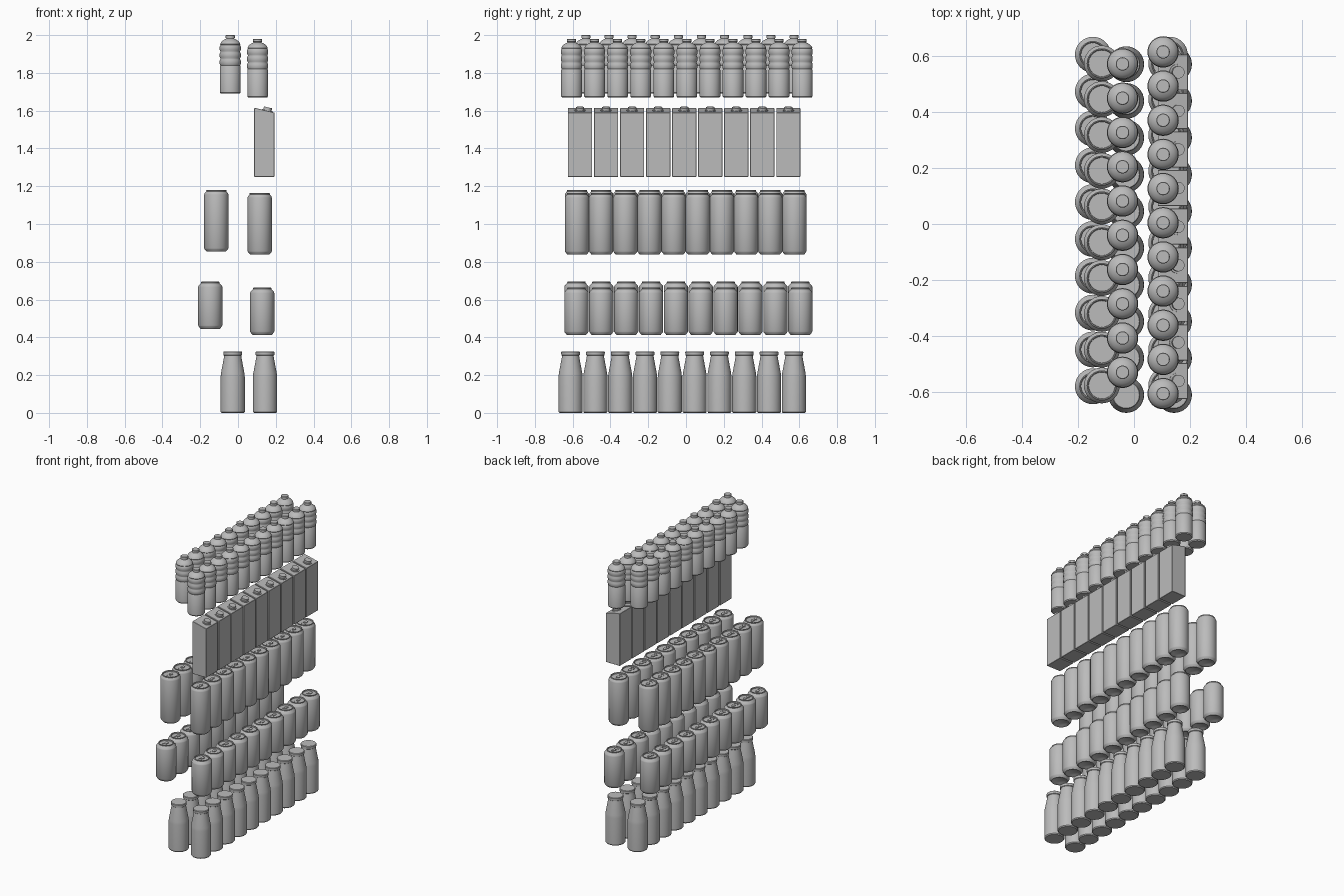
import bpy, bmesh, math
from mathutils import Matrix, Vector

cube = bpy.data.objects.get("Cube")
if cube:
    bpy.data.objects.remove(cube, do_unlink=True)

# Single plain colour
grey = bpy.data.materials.new("plain grey")
grey.use_nodes = True
colour = (0.5, 0.5, 0.5, 1)
grey.diffuse_color = colour
grey.node_tree.nodes["Principled BSDF"].inputs["Base Color"].default_value = colour


def lathe(bm, profile, offset=(0, 0, 0), steps=32, closed=False):
    """Spin a (radius, height) outline around a vertical axis."""
    centre = Vector(offset)
    verts = [bm.verts.new(centre + Vector((r, 0, z))) for r, z in profile]
    pairs = list(zip(verts, verts[1:]))
    if closed:
        pairs.append((verts[-1], verts[0]))
    edges = [bm.edges.new(p) for p in pairs]
    bmesh.ops.spin(bm, geom=verts + edges, cent=centre, axis=(0, 0, 1),
                   angle=2 * math.pi, steps=steps, use_merge=True)


def disc(bm, radius, depth, matrix):
    bmesh.ops.create_cone(bm, cap_ends=True, segments=20, radius1=radius,
                          radius2=radius, depth=depth, matrix=matrix)


def finish(bm, name):
    """Clean up, smooth with sharp edges, and make the shared mesh."""
    bmesh.ops.remove_doubles(bm, verts=bm.verts, dist=1e-5)
    bmesh.ops.recalc_face_normals(bm, faces=bm.faces)
    for face in bm.faces:
        face.smooth = True
    for edge in bm.edges:
        edge.smooth = edge.calc_face_angle(0) < math.radians(32)
    mesh = bpy.data.meshes.new(name)
    bm.to_mesh(mesh)
    bm.free()
    mesh.materials.append(grey)
    return mesh


def row(mesh, name, x, z, first, last, count):
    """Line up copies from front to back."""
    for i in range(count):
        ob = bpy.data.objects.new(f"{name}_{i + 1}", mesh)
        ob.location = (x, first + (last - first) * i / (count - 1), z)
        bpy.context.collection.objects.link(ob)


def milk_bottle():
    bm = bmesh.new()
    lathe(bm, [(0, 0), (.059, 0), (.064, .006), (.064, .19), (.062, .21),
               (.047, .29), (.045, .303), (.049, .306), (.05, .322),
               (.047, .325), (0, .325)])
    return finish(bm, "milk_bottle")


def can(name, height, lid, taper):
    bm = bmesh.new()
    # Body with rolled rim, sunken lid and domed base
    lathe(bm, [(0, .012), (.035, .006), (.046, 0), (.051, 0), (.061, .012),
               (.064, .018), (.064, height - taper - .006),
               (.062, height - taper), (lid, height - .007),
               (lid + .001, height - .002), (lid - .002, height),
               (lid - .005, height - .002), (lid - .006, height - .009),
               (0, height - .009)])
    # Pull tab and rim of the opening
    floor = height - .009
    disc(bm, .011, .005, Matrix.Translation((0, .006, floor + .002))
         @ Matrix.Diagonal((1, 1.5, 1, 1)))
    lathe(bm, [(.012, 0), (.015, 0), (.015, .002), (.012, .002)],
          (0, -.022, floor), 20, True)
    return finish(bm, name)


def carton():
    bm = bmesh.new()
    half, depth = .054, .064
    outline = [(-half, 0), (half, 0), (half, .34), (-half + .012, .363),
               (-half, .363)]
    face = bm.faces.new([bm.verts.new((x, -depth, z)) for x, z in outline])
    side = bmesh.ops.extrude_face_region(bm, geom=[face])
    bmesh.ops.translate(bm, vec=(0, 2 * depth, 0),
                        verts=[v for v in side["geom"]
                               if isinstance(v, bmesh.types.BMVert)])
    bmesh.ops.bevel(bm, geom=bm.edges[:], offset=.0015, segments=1,
                    affect="EDGES")
    # Tilted screw cap on the sloping top
    tilt = Matrix.Translation((.016, 0, .35)) @ Matrix.Rotation(.235, 4, "Y")
    disc(bm, .029, .007, tilt)
    disc(bm, .022, .03, tilt @ Matrix.Translation((0, 0, .003)))
    return finish(bm, "carton")


def water_bottle():
    bm = bmesh.new()
    outline = [(0, 0), (.05, 0), (.055, .006), (.055, .145)]
    # Three bulging rings
    for base in (.15, .187, .224):
        outline += [(.052, base), (.056, base + .008), (.056, base + .026),
                    (.052, base + .034)]
    # Domed shoulder, neck and cap
    outline += [(.054, .262), (.049, .272), (.04, .281), (.028, .288),
                (.021, .291), (.021, .294), (.024, .295), (.024, .308),
                (.022, .31), (0, .31)]
    lathe(bm, outline)
    return finish(bm, "water_bottle")


# Bottom shelf: milk bottles
milk = milk_bottle()
row(milk, "milk_bottle_left", .143, 0, -.611, .571, 10)
row(milk, "milk_bottle_right", -.028, 0, -.611, .571, 10)

# Second shelf: short cans
short = can("short_can", .25, .048, .022)
row(short, "short_can_left", .128, .413, -.58, .605, 10)
row(short, "short_can_right", -.147, .445, -.58, .605, 10)

# Third shelf: tall cans
tall = can("tall_can", .326, .053, .018)
row(tall, "tall_can_left", .115, .838, -.577, .574, 10)
row(tall, "tall_can_right", -.115, .854, -.577, .574, 10)

# Fourth shelf: cartons
row(carton(), "carton", .139, 1.25, -.561, .542, 9)

# Top shelf: water bottles
water = water_bottle()
row(water, "water_bottle_left", .104, 1.67, -.606, .615, 11)
row(water, "water_bottle_right", -.041, 1.69, -.53, .572, 10)
